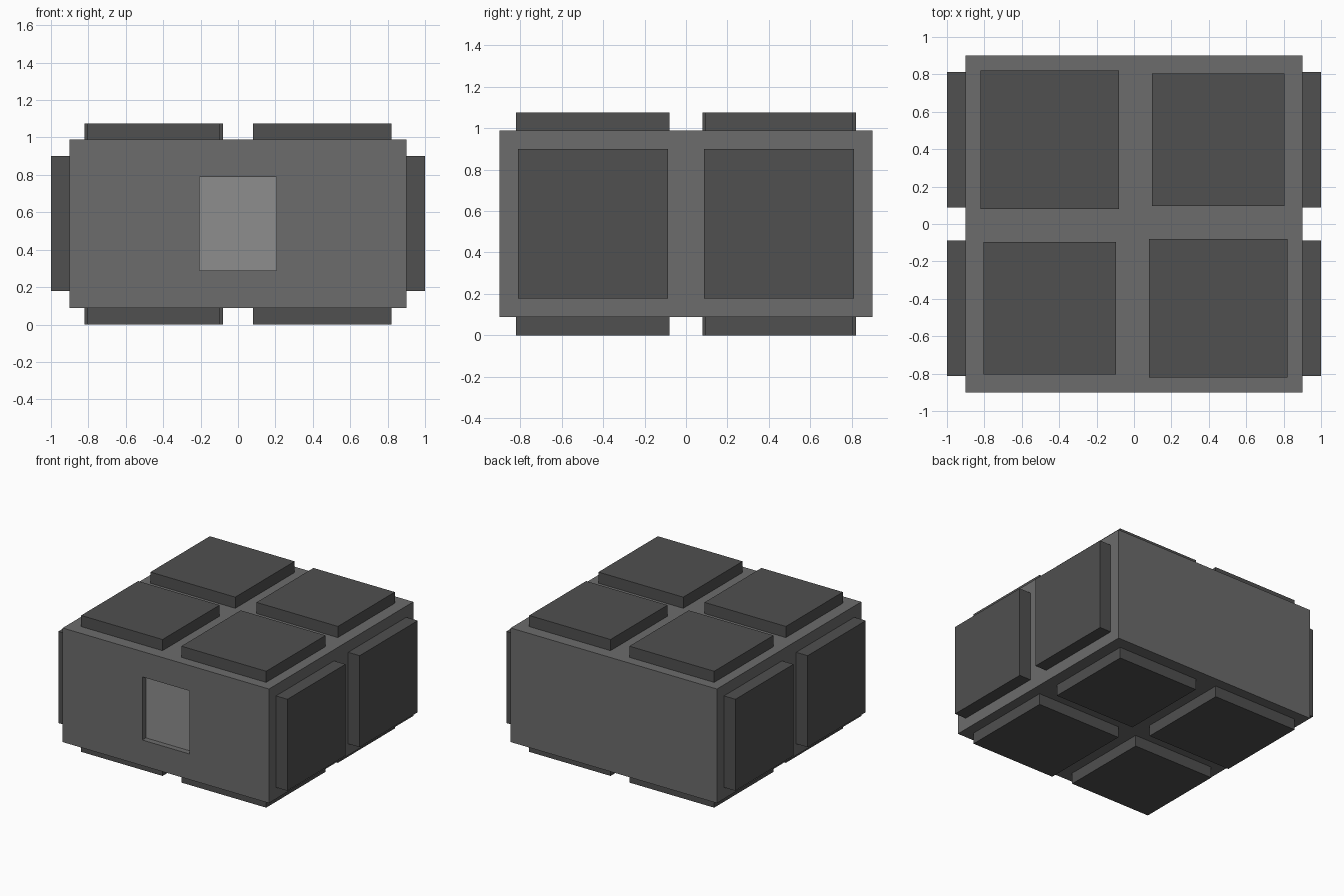
import bpy

if "Cube" in bpy.data.objects:
    bpy.data.objects.remove(bpy.data.objects["Cube"])


def grey(name, v):
    mat = bpy.data.materials.new(name)
    mat.diffuse_color = (v, v, v, 1)
    mat.use_nodes = True
    mat.node_tree.nodes["Principled BSDF"].inputs["Base Color"].default_value = mat.diffuse_color
    return mat


mid = grey("mid_grey", 0.15)
dark = grey("dark_grey", 0.08)
light = grey("light_grey", 0.27)


def box(name, lo, hi, mat=None):
    size = [b - a for a, b in zip(lo, hi)]
    centre = [(a + b) / 2 for a, b in zip(lo, hi)]
    bpy.ops.mesh.primitive_cube_add(size=1, location=centre)
    ob = bpy.context.object
    ob.name = name
    ob.scale = size
    bpy.ops.object.transform_apply(location=False, rotation=False, scale=True)
    if mat:
        ob.data.materials.append(mat)
    return ob


# main block with a shallow rectangular recess in the front
body = box("body", (-0.9, -0.9, 0.088), (0.9, 0.9, 0.988), mid)
cutter = box("recess_cutter", (-0.205, -1.0, 0.29), (0.205, -0.855, 0.788), mid)
cut = body.modifiers.new("recess", 'BOOLEAN')
cut.operation = 'DIFFERENCE'
cut.solver = 'EXACT'
cut.object = cutter
bpy.context.view_layer.objects.active = body
bpy.ops.object.modifier_apply(modifier=cut.name)
bpy.data.objects.remove(cutter)

# lighter back panel and sill of the recess
body.data.materials.append(light)
for face in body.data.polygons:
    c = body.matrix_world @ face.center
    in_recess = abs(c.x) < 0.1 and 0.28 < c.z < 0.6 and -0.89 < c.y < -0.8
    if in_recess and face.normal.y < -0.9:
        face.material_index = 1

# four pads above and below: diagonal pairs share a size
for sx in (-1, 1):
    for sy in (-1, 1):
        h = 0.355 if sx == sy else 0.37
        x, y = 0.45 * sx, 0.45 * sy
        for name, z0, z1 in (("top_pad", 0.988, 1.076), ("bottom_pad", 0.0, 0.088)):
            box(name, (x - h, y - h, z0), (x + h, y + h, z1), dark)

# two pads on each side
for sx in (-1, 1):
    for sy in (-1, 1):
        x, y = 0.95 * sx, 0.45 * sy
        box("side_pad", (x - 0.05, y - 0.362, 0.178), (x + 0.05, y + 0.362, 0.90), dark)
